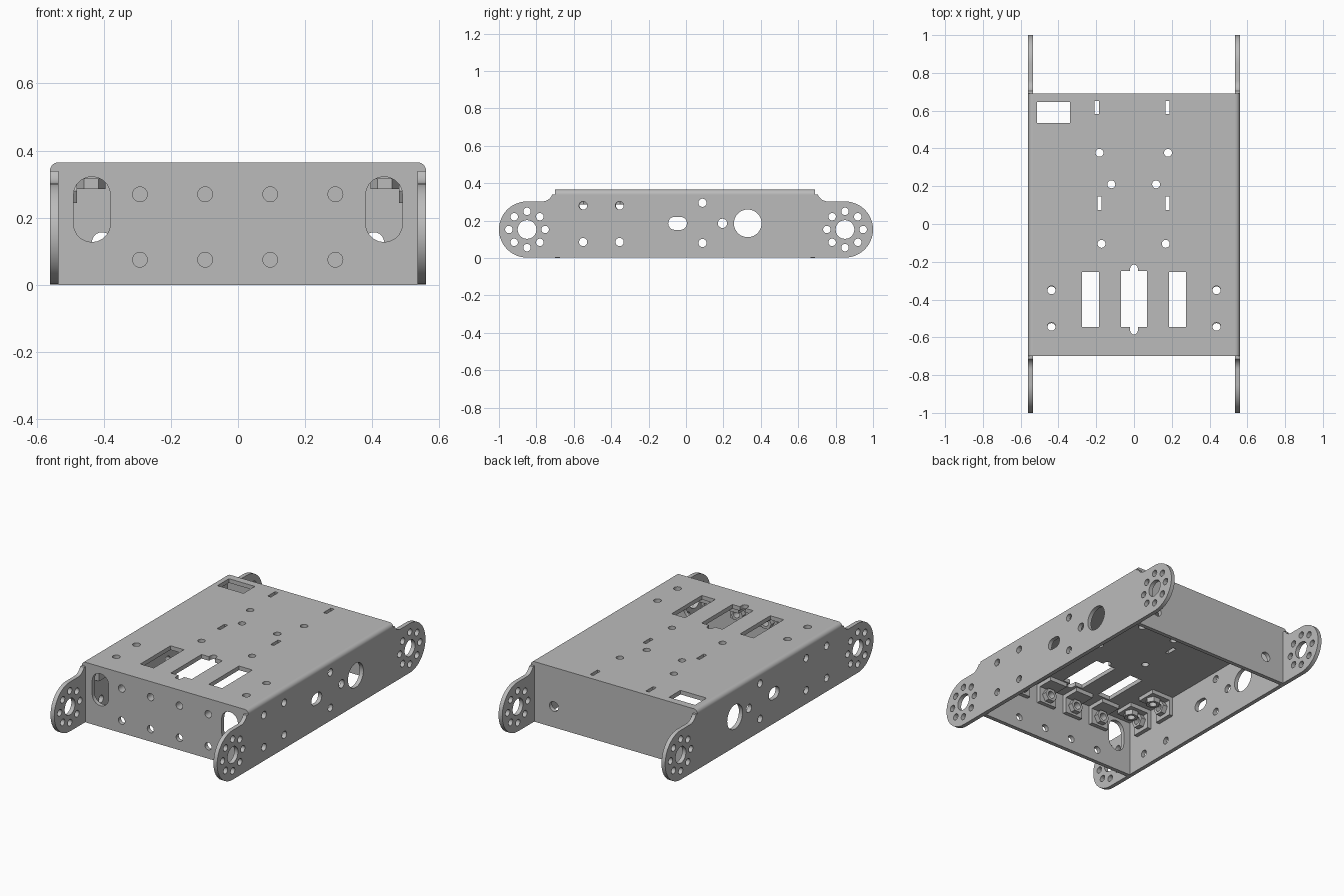
import bpy, bmesh
from math import cos, sin, pi, radians
from mathutils import Matrix, Vector

if "Cube" in bpy.data.objects:
    bpy.data.objects.remove(bpy.data.objects["Cube"])

steel = bpy.data.materials.new("grey_steel")
steel.use_nodes = True
GREY = (0.5, 0.5, 0.5, 1)
steel.diffuse_color = GREY
steel.node_tree.nodes["Principled BSDF"].inputs["Base Color"].default_value = GREY

T = 0.025                     # sheet thickness
HALF, TOP = 0.56, 0.365       # half width and height
FRONT, BACK = -0.70, 0.69     # outer faces of the cross walls
INNER = HALF - T
CEILING = TOP - T

# Plane orientations: drawing (u, v) to model axes
FLAT = Matrix.Identity(3)                                 # u=x, v=y
FACING_Y = Matrix(((1, 0, 0), (0, 0, -1), (0, 1, 0)))     # u=x, v=z
FACING_X = Matrix(((0, 0, 1), (1, 0, 0), (0, 1, 0)))      # u=y, v=z


def arc(u, v, r, a, b, n=10):
    return [(u + r * cos(radians(a + (b - a) * i / n)),
             v + r * sin(radians(a + (b - a) * i / n))) for i in range(n + 1)]


def circle(u, v, r, n=24):
    return arc(u, v, r, 0, 360 - 360 / n, n - 1)


def rect(u, v, w, h):
    return [(u + i * w / 2, v + j * h / 2) for i, j in ((-1, -1), (1, -1), (1, 1), (-1, 1))]


def slot(u, v, w, h):
    """Rounded slot, along whichever side is longer."""
    r, d = min(w, h) / 2, abs(w - h) / 2
    if w > h:
        return arc(u + d, v, r, -90, 90) + arc(u - d, v, r, 90, 270)
    return arc(u, v + d, r, 0, 180) + arc(u, v - d, r, 180, 360)


def panel(name, outline, holes, plane, offset, thickness=T):
    """Flat sheet with cut-outs, centred on offset along the plane normal."""
    curve = bpy.data.curves.new(name, "CURVE")
    curve.dimensions = "2D"
    curve.fill_mode = "BOTH"
    curve.extrude = thickness / 2
    for loop in [outline] + holes:
        spline = curve.splines.new("POLY")
        spline.points.add(len(loop) - 1)
        for point, (u, v) in zip(spline.points, loop):
            point.co = (u, v, 0, 1)
        spline.use_cyclic_u = True
    temp = bpy.data.objects.new(name, curve)
    bpy.context.collection.objects.link(temp)
    graph = bpy.context.evaluated_depsgraph_get()
    mesh = bpy.data.meshes.new_from_object(temp.evaluated_get(graph))
    bpy.data.objects.remove(temp)
    mesh.transform(plane.to_4x4())
    mesh.transform(Matrix.Translation(Vector(offset)))
    bm = bmesh.new()
    bm.from_mesh(mesh)
    bmesh.ops.remove_doubles(bm, verts=bm.verts, dist=0.0001)
    bmesh.ops.recalc_face_normals(bm, faces=bm.faces)
    bm.to_mesh(mesh)
    bm.free()
    mesh.materials.clear()
    mesh.materials.append(steel)
    obj = bpy.data.objects.new(name, mesh)
    bpy.context.collection.objects.link(obj)
    bpy.ops.object.select_all(action="DESELECT")
    obj.select_set(True)
    bpy.context.view_layer.objects.active = obj
    bpy.ops.object.shade_smooth_by_angle(angle=radians(35))
    return obj


# Top deck with windows, slots and screw holes
deck_holes = [rect(-0.425, 0.59, 0.175, 0.11)]
for u, v in ((-0.197, 0.617), (0.178, 0.617), (-0.182, 0.11), (0.178, 0.11)):
    deck_holes.append(rect(u, v, 0.022, 0.07))
for u, v in ((-0.183, 0.377), (0.18, 0.377), (-0.12, 0.21), (0.117, 0.21),
             (-0.172, -0.105), (0.168, -0.105)):
    deck_holes.append(circle(u, v, 0.021))
for s in (-1, 1):
    deck_holes.append(rect(s * 0.23, -0.4, 0.09, 0.29))
    deck_holes += [circle(s * 0.437, v, 0.022) for v in (-0.35, -0.543)]
deck_holes.append([(0.07, -0.545), (0.07, -0.25), (0.02, -0.25)]
                  + arc(0, -0.235, 0.02, 0, 180)
                  + [(-0.02, -0.25), (-0.07, -0.25), (-0.07, -0.545), (-0.02, -0.545)]
                  + arc(0, -0.565, 0.02, 180, 360) + [(0.02, -0.545)])
mid, length = (FRONT + BACK) / 2, BACK - FRONT
panel("top_deck", rect(0, mid, 2 * INNER, length), deck_holes, FLAT, (0, 0, TOP - T / 2))

# Front wall with two long slots and two rows of screw holes; back wall
columns = [-0.292, -0.098, 0.096, 0.29]
front_holes = [circle(u, v, 0.022) for u in columns for v in (0.075, 0.27)]
front_holes += [slot(s * 0.435, 0.225, 0.11, 0.195) for s in (-1, 1)]
wall = rect(0, CEILING / 2, 2 * INNER, CEILING)
panel("front_wall", wall, front_holes, FACING_Y, (0, FRONT + T / 2, 0))
panel("back_wall", wall, [circle(s * 0.405, 0.127, 0.03) for s in (-1, 1)],
      FACING_Y, (0, BACK - T / 2, 0))

# Side plates with round lobes at both ends, and the bends joining them to the deck
side = (arc(0.85, 0.152, 0.15, -90, 90, 24) + arc(BACK + 0.07, CEILING + 0.022, 0.06, 270, 202, 8)
        + [(BACK, CEILING), (FRONT, CEILING)]
        + arc(FRONT - 0.07, CEILING + 0.022, 0.06, 338, 270, 8)
        + arc(-0.85, 0.152, 0.15, 90, 270, 24))
side = [(u, max(0, min(v, CEILING))) for u, v in side]
side_holes = [circle(u, v, 0.022) for u in (-0.55, -0.355) for v in (0.085, 0.28)]
side_holes += [circle(0.088, 0.295, 0.022), circle(0.088, 0.08, 0.022),
               circle(0.195, 0.185, 0.025), circle(0.33, 0.185, 0.074, 40),
               slot(-0.045, 0.185, 0.1, 0.07)]
for e in (-0.85, 0.85):
    side_holes.append(circle(e, 0.152, 0.05, 32))
    side_holes += [circle(e + 0.097 * cos(k * pi / 4), 0.152 + 0.097 * sin(k * pi / 4), 0.02)
                   for k in range(8)]
for s, label in ((-1, "right"), (1, "left")):
    panel(label + "_side_plate", side, side_holes, FACING_X, (s * (HALF - T / 2), 0, 0))
    bend = [(s * INNER, CEILING)] + arc(s * INNER, CEILING, T, 90, 90 - s * 90, 8)
    panel(label + "_bend", bend, [], FACING_Y, (0, mid, 0), length)


def nut(name, u, v, plane, offset):
    panel(name, circle(u, v, 0.042, 6), [circle(u, v, 0.022)], plane, offset, 0.03)


# Angle brackets with nuts under the deck: behind the front wall
W = 0.12
zc, zleg = CEILING - W / 2, CEILING - T / 2
for i, x in enumerate(columns):
    y = FRONT + T
    name = f"front_bracket_{i + 1}"
    panel(name + "_upright", rect(x, zc, W, W), [circle(x, 0.27, 0.022)],
          FACING_Y, (0, y + T / 2, 0))
    panel(name + "_shelf", rect(x, y + W / 2, W, W), [], FLAT, (0, 0, zleg))
    nut(name + "_nut", x, 0.27, FACING_Y, (0, y + T + 0.015, 0))

# and against both side plates
for s, label in ((-1, "right"), (1, "left")):
    for i, y in enumerate((-0.547, -0.353)):
        name = f"{label}_bracket_{i + 1}"
        panel(name + "_upright", rect(y, zc, W, W), [circle(y, 0.28, 0.022)],
              FACING_X, (s * (INNER - T / 2), 0, 0))
        panel(name + "_shelf", rect(s * (INNER - 0.075), y, 0.15, W),
              [circle(s * 0.437, y, 0.022)], FLAT, (0, 0, zleg))
        nut(name + "_side_nut", y, 0.28, FACING_X, (s * (INNER - T - 0.015), 0, 0))
        nut(name + "_top_nut", s * 0.437, y, FLAT, (0, 0, CEILING - T - 0.015))
